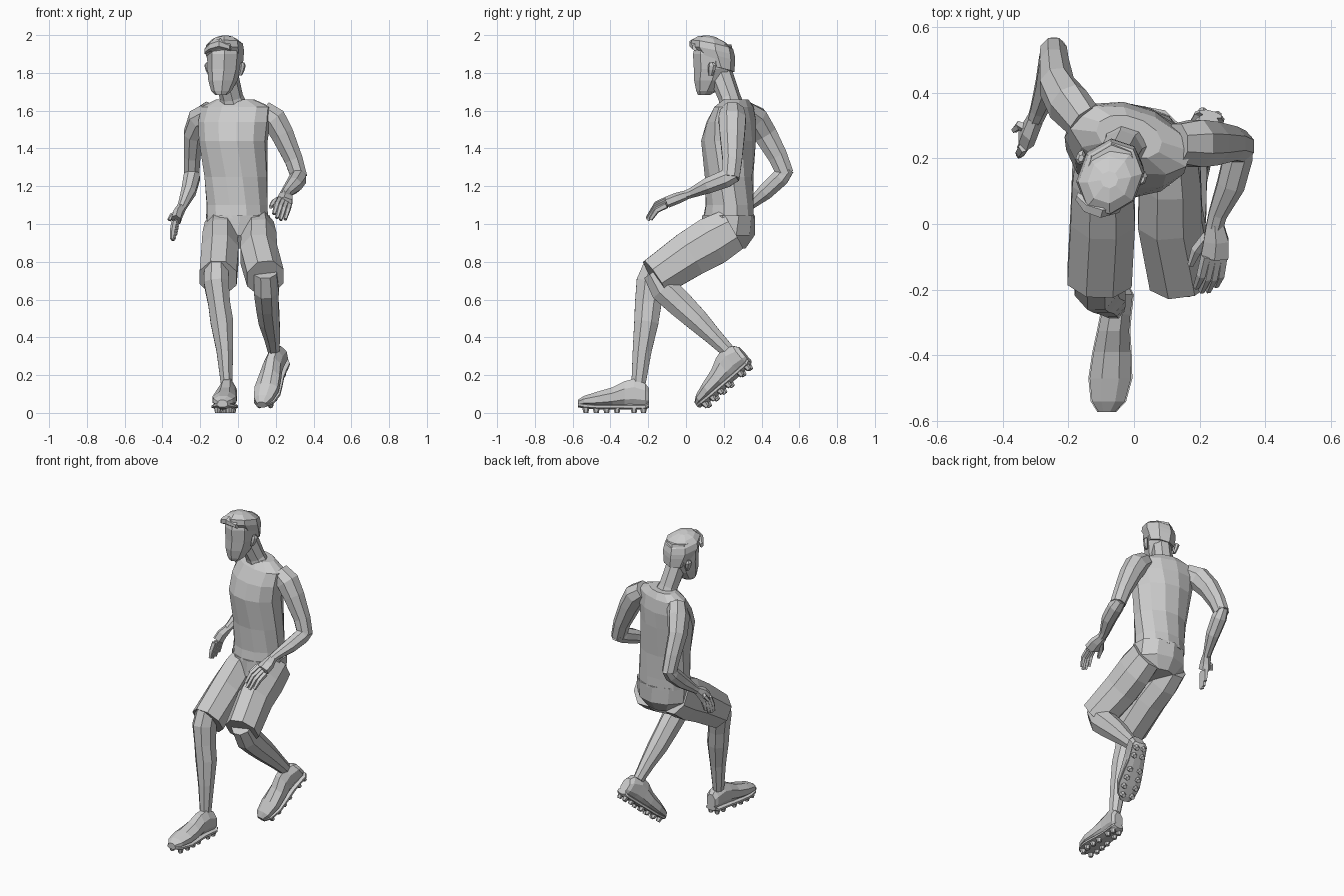
import bpy, bmesh, math
from mathutils import Vector, Matrix


def finish(bm, name, matrix=None):
    if matrix:
        bm.transform(matrix)
    bmesh.ops.recalc_face_normals(bm, faces=bm.faces)
    mesh = bpy.data.meshes.new(name)
    bm.to_mesh(mesh)
    bm.free()
    ob = bpy.data.objects.new(name, mesh)
    bpy.context.collection.objects.link(ob)
    return ob


def add_loft(bm, sections, n=8, normal=None):
    """Section = x, y, z, half width, half depth[, yaw in degrees]."""
    pts = [Vector(s[:3]) for s in sections]
    rings = []
    k = 1 / math.cos(math.pi / n)
    for i, s in enumerate(sections):
        if normal:
            t = Vector(normal).normalized()
        else:
            t = (pts[min(i + 1, len(pts) - 1)] - pts[max(i - 1, 0)]).normalized()
        yaw = math.radians(s[5]) if len(s) > 5 else 0
        u = Vector((math.cos(yaw), math.sin(yaw), 0))
        u = (u - t * u.dot(t)).normalized()
        v = t.cross(u)
        ring = []
        for j in range(n):
            a = 2 * math.pi * (j + 0.5) / n
            ring.append(bm.verts.new(pts[i] + u * (s[3] * k * math.cos(a)) + v * (s[4] * k * math.sin(a))))
        rings.append(ring)
    for r0, r1 in zip(rings, rings[1:]):
        for j in range(n):
            bm.faces.new((r0[j], r0[(j + 1) % n], r1[(j + 1) % n], r1[j]))
    bm.faces.new(rings[0][::-1])
    bm.faces.new(rings[-1])


def loft(name, sections, n=8, normal=None):
    bm = bmesh.new()
    add_loft(bm, sections, n, normal)
    return finish(bm, name)


UP = (0, 0, 1)

# Twisted torso
loft("shirt", [
    (-.005, .225, 1.03, .162, .132, 4), (-.005, .23, 1.10, .16, .125, 2),
    (-.01, .228, 1.25, .165, .125, -5), (-.025, .225, 1.44, .178, .138, -12),
    (-.02, .24, 1.54, .19, .122, -17), (-.01, .255, 1.62, .185, .09, -18),
    (-.015, .265, 1.66, .10, .06, -18)], 12, UP)

# Shorts: pelvis and two legs
loft("shorts_seat", [(0, .22, .87, .10, .09), (0, .222, .94, .165, .135),
                     (0, .225, 1.045, .166, .134, 4)], 10, UP)
for side, x0, x1 in (("right", -.095, -.105), ("left", .11, .145)):
    loft(side + "_shorts_leg", [
        (x0 * .95, .245, .97, .085, .115), (x0, .14, .91, .093, .13),
        (x0, .02, .84, .098, .122), (x1, -.165, .715, .098, .105)], 8)

# Lower legs
loft("right_lower_leg", [
    (-.115, -.15, .775, .062, .075), (-.115, -.185, .69, .066, .078),
    (-.10, -.20, .58, .058, .07), (-.085, -.21, .48, .06, .064),
    (-.07, -.232, .33, .044, .05), (-.06, -.252, .15, .03, .037)], 8)
loft("left_lower_leg", [
    (.145, -.17, .745, .06, .06), (.15, -.115, .655, .066, .075),
    (.155, -.03, .575, .06, .07), (.165, .06, .49, .056, .06),
    (.18, .145, .405, .042, .046), (.19, .225, .325, .03, .036)], 8)

# Shoes with cleated soles; the second is lifted and tipped onto its toe
tipped = (Matrix.Translation((.19, .225, .335)) @ Matrix.Rotation(math.radians(-14), 4, 'Z')
          @ Matrix.Rotation(math.radians(40), 4, 'X') @ Matrix.Translation((.06, .25, -.16)))
UPPER = [  # y, x, half width, bottom, top
    (-.195, -.045, .030, .04, .13), (-.215, -.046, .042, .03, .155),
    (-.275, -.055, .044, .03, .18), (-.325, -.062, .047, .03, .168),
    (-.39, -.067, .056, .03, .135), (-.47, -.072, .063, .03, .112),
    (-.54, -.078, .050, .035, .090), (-.573, -.083, .024, .042, .068)]
for side, m in (("right", None), ("left", tipped)):
    bm = bmesh.new()
    add_loft(bm, [(x, y, (b + t) / 2, w, (t - b) / 2) for y, x, w, b, t in UPPER], 8, (0, 1, 0))
    finish(bm, side + "_shoe", m)
    bm = bmesh.new()
    add_loft(bm, [(x, y, b + .003, w + .004, .015) for y, x, w, b, t in UPPER], 8, (0, 1, 0))
    for y, x, w in ((-.225, -.047, .03), (-.275, -.053, .034), (-.365, -.065, .042),
                    (-.42, -.069, .047), (-.475, -.073, .05), (-.53, -.078, .04)):
        for s in (-1, 1):
            bmesh.ops.create_cone(bm, cap_ends=True, segments=6, radius1=.013, radius2=.02, depth=.03,
                                  matrix=Matrix.Translation((x + s * w * .75, y, .015)))
    finish(bm, side + "_sole", m)

# Arms
loft("left_upper_arm", [
    (.13, .245, 1.60, .055, .06), (.19, .245, 1.555, .066, .072), (.235, .245, 1.475, .06, .066),
    (.295, .245, 1.34, .048, .052), (.325, .235, 1.245, .042, .048)], 8)
loft("left_forearm", [
    (.325, .262, 1.265, .035, .04), (.318, .21, 1.24, .044, .047), (.295, .12, 1.205, .042, .042),
    (.255, .03, 1.165, .028, .026), (.245, -.01, 1.15, .026, .023)], 8)
loft("right_upper_arm", [
    (-.15, .31, 1.59, .055, .06), (-.20, .365, 1.555, .062, .07), (-.235, .42, 1.475, .052, .062),
    (-.243, .485, 1.36, .044, .052), (-.245, .525, 1.265, .04, .045)], 8)
loft("right_forearm", [
    (-.24, .54, 1.295, .03, .035), (-.245, .50, 1.245, .043, .046), (-.262, .42, 1.17, .038, .042),
    (-.29, .345, 1.105, .026, .026), (-.302, .315, 1.08, .023, .022)], 8)


# Hands: palm, four bent fingers and a thumb
def hand(name, palm, across, bend, tip, thumb):
    bm = bmesh.new()
    add_loft(bm, palm, 6)
    across, knuckle = Vector(across), Vector(palm[-1][:3])
    for i in range(4):
        off = across * (i - 1.5)
        reach = (.9, 1, .97, .8)[i]
        mid, end = (knuckle.lerp(Vector(p), reach) + off for p in (bend, tip))
        add_loft(bm, [(*(knuckle + off * .9), .013, .014), (*mid, .012, .013), (*end, .008, .009)], 5)
    add_loft(bm, thumb, 5)
    finish(bm, name)


hand("left_hand", [(.246, 0, 1.153, .026, .022), (.25, -.05, 1.135, .038, .026), (.245, -.10, 1.115, .042, .026)],
     (.019, -.002, -.012), (.232, -.165, 1.085), (.215, -.205, 1.025),
     [(.225, -.035, 1.135, .014, .014), (.19, -.08, 1.115, .014, .014), (.172, -.125, 1.09, .008, .009)])
hand("right_hand", [(-.30, .32, 1.085, .023, .022), (-.317, .285, 1.055, .024, .036), (-.328, .26, 1.02, .024, .04)],
     (.006, .019, .004), (-.338, .245, .965), (-.342, .235, .915),
     [(-.32, .29, 1.06, .012, .014), (-.35, .30, 1.045, .011, .012), (-.365, .285, 1.02, .008, .008)])

# Neck and head, turned to the side
loft("neck", [(-.02, .25, 1.60, .08, .06, -18), (-.035, .23, 1.67, .058, .054, -18),
              (-.06, .185, 1.79, .056, .06, -20)], 8)
loft("head", [
    (-.09, .095, 1.683, .028, .03, -20), (-.088, .11, 1.705, .05, .052, -20),
    (-.08, .13, 1.76, .07, .082, -20), (-.072, .145, 1.82, .08, .098, -20),
    (-.07, .145, 1.90, .085, .102, -20), (-.07, .145, 1.95, .075, .09, -20)], 8, UP)
loft("hair", [
    (-.055, .185, 1.82, .075, .066, -20), (-.067, .158, 1.885, .089, .098, -20),
    (-.072, .143, 1.915, .094, .112, -20), (-.072, .14, 1.95, .088, .106, -20),
    (-.075, .135, 1.978, .06, .07, -20), (-.075, .135, 1.993, .025, .025, -20)], 8, (-.08, .22, 1))
# Swept fringe along the hairline
loft("fringe", [(-.175, .085, 1.915, .012, .014), (-.145, .058, 1.94, .022, .022),
                (-.095, .042, 1.955, .024, .024), (-.04, .048, 1.935, .014, .016)], 6, (1, -.3, 0))

# Ears
for side, x, y, s in (("left", .018, .135, 1), ("right", -.155, .2, -1)):
    loft(side + "_ear", [(x - s * .006, y - .004, 1.787, .008, .01, -20), (x + s * .003, y, 1.815, .011, .018, -20),
                         (x + s * .008, y + .004, 1.84, .012, .02, -20), (x + s * .006, y, 1.855, .007, .01, -20)],
         6, UP)
